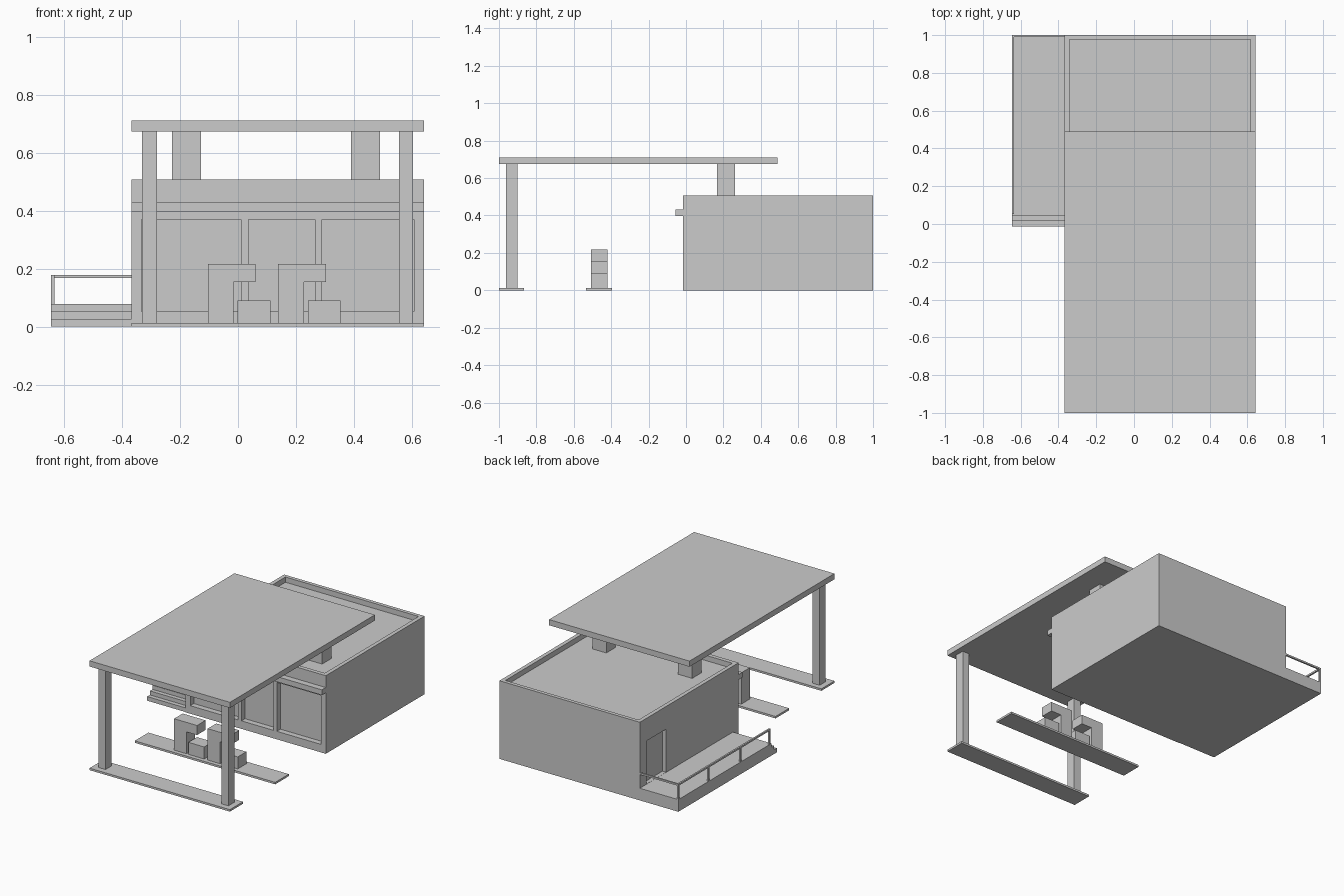
import bpy, bmesh

if "Cube" in bpy.data.objects:
    bpy.data.objects.remove(bpy.data.objects["Cube"])


def box(name, x, y, z):
    """Axis-aligned box from (min, max) ranges."""
    bm = bmesh.new()
    bmesh.ops.create_cube(bm, size=1)
    for v in bm.verts:
        v.co = [r[0] if c < 0 else r[1] for c, r in zip(v.co, (x, y, z))]
    mesh = bpy.data.meshes.new(name)
    bm.to_mesh(mesh)
    bm.free()
    ob = bpy.data.objects.new(name, mesh)
    bpy.context.collection.objects.link(ob)
    return ob


def extrude_profile(name, points, y0, y1):
    """Extrude an (x, z) outline from y0 to y1."""
    bm = bmesh.new()
    face = bm.faces.new([bm.verts.new((x, y0, z)) for x, z in points])
    new = bmesh.ops.extrude_face_region(bm, geom=[face])["geom"]
    bmesh.ops.translate(bm, vec=(0, y1 - y0, 0),
                        verts=[g for g in new if isinstance(g, bmesh.types.BMVert)])
    bmesh.ops.recalc_face_normals(bm, faces=bm.faces)
    mesh = bpy.data.meshes.new(name)
    bm.to_mesh(mesh)
    bm.free()
    ob = bpy.data.objects.new(name, mesh)
    bpy.context.collection.objects.link(ob)
    return ob


def carve(target, x, y, z):
    """Cut a box-shaped recess with a boolean."""
    cutter = box("cutter", x, y, z)
    mod = target.modifiers.new("recess", 'BOOLEAN')
    mod.operation, mod.solver, mod.object = 'DIFFERENCE', 'EXACT', cutter
    bpy.context.view_layer.objects.active = target
    bpy.ops.object.modifier_apply(modifier=mod.name)
    bpy.data.objects.remove(cutter)


X0, X1 = -0.368, 0.642   # width shared by shop, canopy and slabs
LEFT = -0.645            # outer side of the porch

# Shop with sunken roof, three front windows and a side door
shop = box("shop_building", (X0, X1), (-0.015, 1.0), (0, 0.508))
carve(shop, (X0 + 0.026, X1 - 0.026), (0.012, 0.976), (0.474, 0.6))
for x in ((-0.333, 0.01), (0.036, 0.265), (0.29, 0.607)):
    carve(shop, x, (-0.1, 0.022), (0.052, 0.37))
carve(shop, (X0 - 0.1, X0 + 0.026), (0.73, 0.93), (0.08, 0.36))
box("front_awning", (X0, X1), (-0.055, -0.015), (0.397, 0.431))

# Canopy with front columns and roof supports
box("canopy_roof", (X0, X1), (-1.0, 0.49), (0.674, 0.711))
for x in ((-0.331, -0.279), (0.556, 0.604)):
    box("canopy_column", x, (-0.962, -0.9), (0.012, 0.674))
for x in ((-0.228, -0.127), (0.39, 0.49)):
    box("roof_support", x, (0.165, 0.262), (0.474, 0.674))

# Ground slabs
box("column_base", (X0, X1), (-1.0, -0.865), (0, 0.013))
box("pump_island", (X0, X1), (-0.535, -0.395), (0, 0.013))

# Fuel pumps: hooked body plus a low box
for x in (-0.104, 0.138):
    outline = [(0, 0.013), (0.089, 0.013), (0.089, 0.155),
               (0.165, 0.155), (0.165, 0.217), (0, 0.217)]
    extrude_profile("fuel_pump", [(x + px, z) for px, z in outline], -0.508, -0.42)
    box("pump_side_box", (x + 0.103, x + 0.216), (-0.508, -0.42), (0.013, 0.091))

# Porch with steps
box("porch_deck", (LEFT, X0), (0.043, 1.0), (0, 0.079))
box("upper_step", (LEFT, X0), (0.016, 0.043), (0, 0.053))
box("lower_step", (LEFT, X0), (-0.012, 0.016), (0, 0.027))

# Porch railing
R = 0.011
box("side_rail", (LEFT, LEFT + R), (0.053, 1.0), (0.168, 0.179))
box("back_rail", (LEFT + R, X0), (1 - R, 1.0), (0.168, 0.179))
for y in (0.053, 0.35, 0.68, 1 - R):
    box("rail_post", (LEFT, LEFT + R), (y, y + R), (0.079, 0.168))
